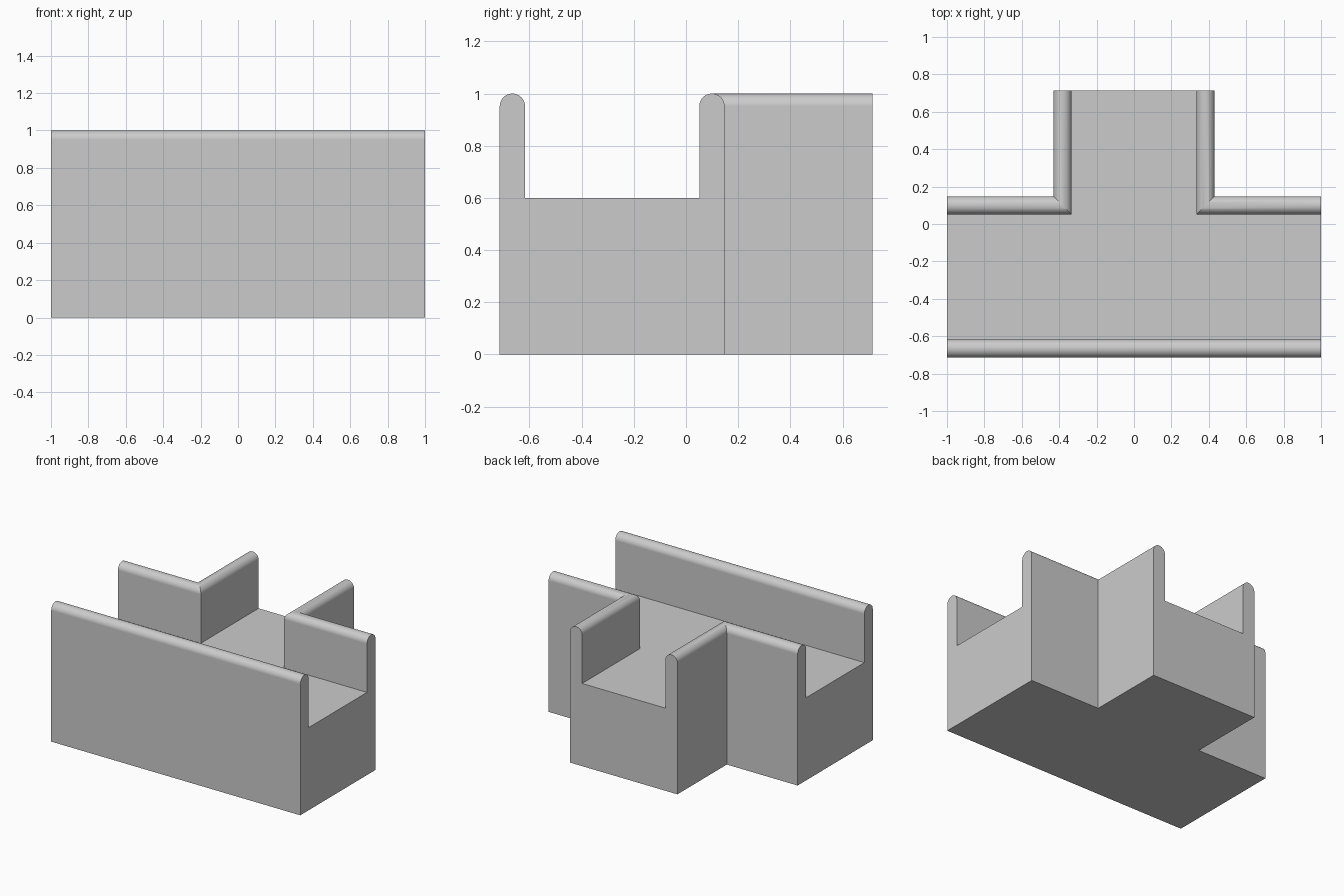
import bpy, bmesh, math

if "Cube" in bpy.data.objects:
    bpy.data.objects.remove(bpy.data.objects["Cube"])

# Overall sizes
L, D = 1.0, 0.714          # half length, half depth
BACK, STEM = 0.148, 0.431  # rear face of the main channel, half width of the branch
WALL, FLOOR, TOP = 0.097, 0.6, 1.0
SEG = 20

# Wall profile (inward offset, height): up the outside, over the round top, down to the floor
r = WALL / 2
profile = [(0, 0)]
for i in range(SEG + 1):
    a = math.pi * i / SEG
    profile.append((r - r * math.cos(a), TOP - r + r * math.sin(a)))
profile.append((WALL, FLOOR))

# Wall paths, counter-clockwise: x, y and inward direction (diagonal at mitred corners)
paths = [
    [(-L, -D, 0, 1), (L, -D, 0, 1)],
    [(L, BACK, 0, -1), (STEM, BACK, -1, -1), (STEM, D, -1, 0)],
    [(-STEM, D, 1, 0), (-STEM, BACK, 1, -1), (-L, BACK, 0, -1)],
]

bm = bmesh.new()


def ring(x, y, nx, ny):
    return [bm.verts.new((x + nx * d, y + ny * d, z)) for d, z in profile]


walls = [[ring(*p) for p in path] for path in paths]

# Swept walls
for wall in walls:
    for a, b in zip(wall, wall[1:]):
        for i in range(len(profile) - 1):
            bm.faces.new((a[i], b[i], b[i + 1], a[i + 1]))

# U-shaped channel ends
for i, wall in enumerate(walls):
    following = walls[(i + 1) % len(walls)]
    bm.faces.new(wall[-1] + following[0][::-1])

# Channel floor and underside
rings = [rg for wall in walls for rg in wall]
bm.faces.new([rg[-1] for rg in rings])
bm.faces.new([rg[0] for rg in reversed(rings)])
bmesh.ops.recalc_face_normals(bm, faces=bm.faces[:])

mesh = bpy.data.meshes.new("t_junction_channel")
bm.to_mesh(mesh)
bm.free()
obj = bpy.data.objects.new("t_junction_channel", mesh)
bpy.context.collection.objects.link(obj)

# Smooth round wall tops, flat sides
bpy.context.view_layer.objects.active = obj
obj.select_set(True)
bpy.ops.object.shade_smooth_by_angle(angle=math.radians(30))
mod = obj.modifiers.new("flat_sides", 'WEIGHTED_NORMAL')
mod.keep_sharp = True
